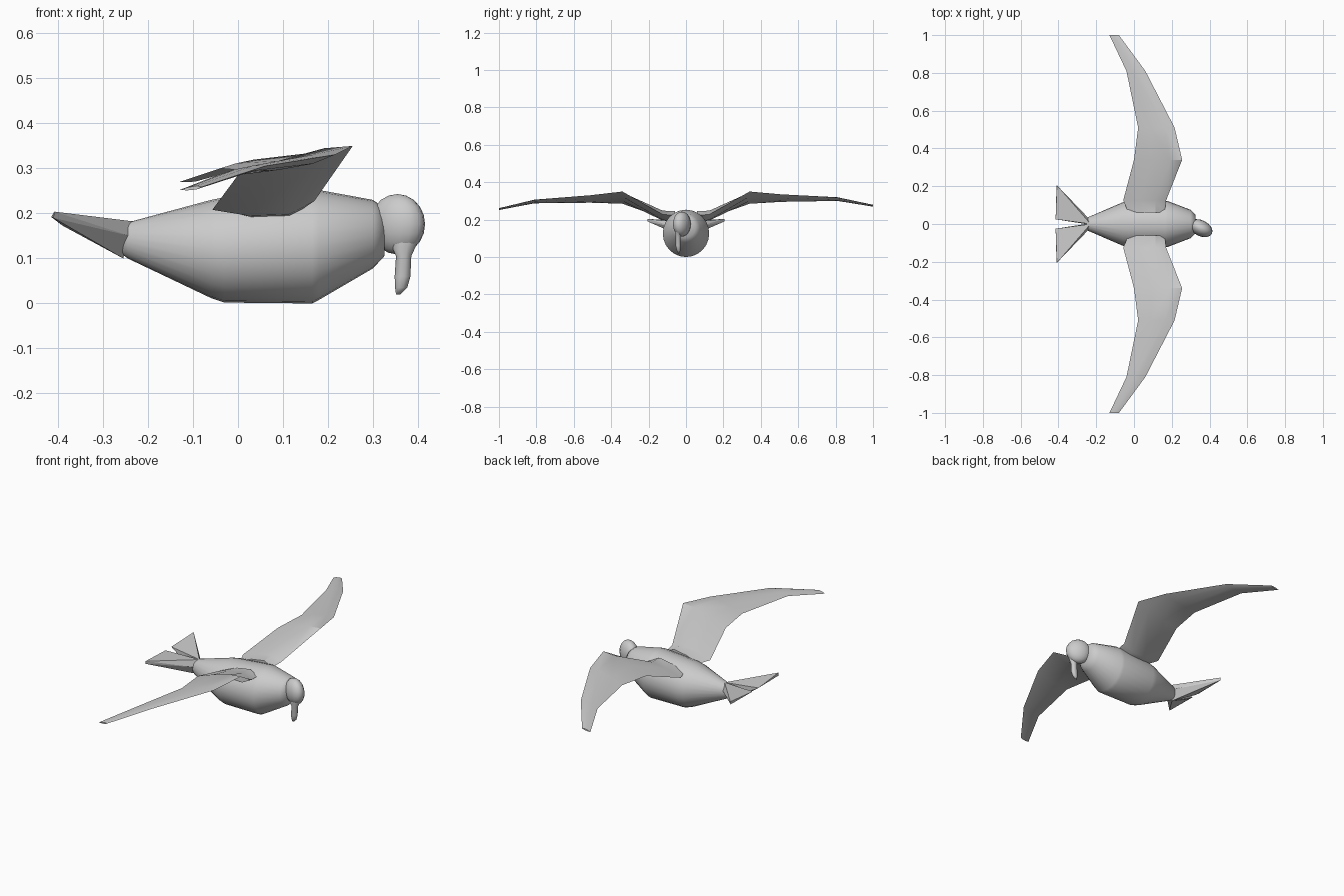
import bpy, bmesh, math
from mathutils import Vector, Matrix

if "Cube" in bpy.data.objects:
    bpy.data.objects.remove(bpy.data.objects["Cube"])


def finish(name, bm, angle=35):
    bmesh.ops.recalc_face_normals(bm, faces=bm.faces)
    me = bpy.data.meshes.new(name)
    bm.to_mesh(me)
    bm.free()
    ob = bpy.data.objects.new(name, me)
    bpy.context.collection.objects.link(ob)
    bpy.ops.object.select_all(action='DESELECT')
    ob.select_set(True)
    bpy.context.view_layer.objects.active = ob
    bpy.ops.object.shade_smooth_by_angle(angle=math.radians(angle))
    return ob


def loft(name, rings, angle=35):
    bm = bmesh.new()
    loops = [[bm.verts.new(p) for p in r] for r in rings]
    n = len(loops[0])
    for a, b in zip(loops, loops[1:]):
        for i in range(n):
            j = (i + 1) % n
            bm.faces.new((a[i], a[j], b[j], b[i]))
    bm.faces.new(loops[0])
    bm.faces.new(loops[-1])
    return finish(name, bm, angle)


def ring(c, u, v, n=16):
    c, u, v = Vector(c), Vector(u), Vector(v)
    return [c + u * math.cos(2 * math.pi * i / n) + v * math.sin(2 * math.pi * i / n)
            for i in range(n)]


# body: x, bottom, top, half width
body = [(-0.265, 0.115, 0.165, 0.015), (-0.245, 0.10, 0.18, 0.035),
        (-0.06, 0.012, 0.23, 0.115), (-0.03, 0.002, 0.236, 0.121),
        (0.165, 0.0, 0.253, 0.124), (0.18, 0.008, 0.252, 0.121),
        (0.30, 0.078, 0.23, 0.075), (0.325, 0.105, 0.212, 0.05)]
loft("body", [ring((x, 0, (b + t) / 2), (0, w, 0), (0, 0, (t - b) / 2), 24)
              for x, b, t, w in body], 60)

# head, turned slightly to one side
bm = bmesh.new()
m = (Matrix.Translation((0.354, -0.022, 0.176)) @ Matrix.Rotation(math.radians(-27), 4, 'Z')
     @ Matrix.Diagonal((0.066, 0.042, 0.067, 1)))
bmesh.ops.create_uvsphere(bm, u_segments=16, v_segments=10, radius=1, matrix=m)
finish("head", bm, 60)

# drooping beak: x back, x front, y, z
beak = [(0.345, 0.412, -0.04, 0.165), (0.342, 0.394, -0.042, 0.125),
        (0.351, 0.385, -0.042, 0.105), (0.348, 0.383, -0.042, 0.06),
        (0.349, 0.376, -0.04, 0.035), (0.351, 0.360, -0.038, 0.02)]
loft("beak", [ring(((a + b) / 2, y, z), ((b - a) / 2, 0, 0), (0, min(0.018, (b - a) * 0.4), 0), 10)
              for a, b, y, z in beak], 60)

# wings: y, leading x z, trailing x z, thickness
wing = [(0.06, 0.162, 0.222, -0.03, 0.205, 0.055),
        (0.125, 0.17, 0.228, -0.057, 0.208, 0.05),
        (0.34, 0.255, 0.350, 0.0, 0.285, 0.022),
        (0.51, 0.215, 0.335, 0.022, 0.295, 0.02),
        (0.81, 0.06, 0.318, -0.04, 0.300, 0.012),
        (1.0, -0.08, 0.277, -0.13, 0.270, 0.008)]
section = [(0, 0), (0.25, 0.5), (0.65, 0.4), (1, 0), (0.65, -0.4), (0.25, -0.5)]
for side, label, drop in ((1, "left_wing", 0.0), (-1, "right_wing", 0.018)):
    rings = []
    for y, xl, zl, xt, zt, th in wing:
        dz = -drop * max(0, (y - 0.34) / 0.66)
        rings.append([(xl + (xt - xl) * t, side * y, zl + (zt - zl) * t + th * h + dz)
                      for t, h in section])
    loft(label, rings, 30)

# tail: two folded feather wedges
for side, label in ((1, "left_tail"), (-1, "right_tail")):
    bm = bmesh.new()
    for x, y, z in [(-0.255, 0, 0.10), (-0.24, 0.03, 0.15), (-0.23, 0, 0.182),
                    (-0.39, 0.025, 0.173), (-0.41, 0.205, 0.190),
                    (-0.408, 0.205, 0.204), (-0.415, 0.025, 0.192)]:
        bm.verts.new((x, side * y, z))
    bmesh.ops.convex_hull(bm, input=bm.verts[:])
    finish(label, bm, 20)
